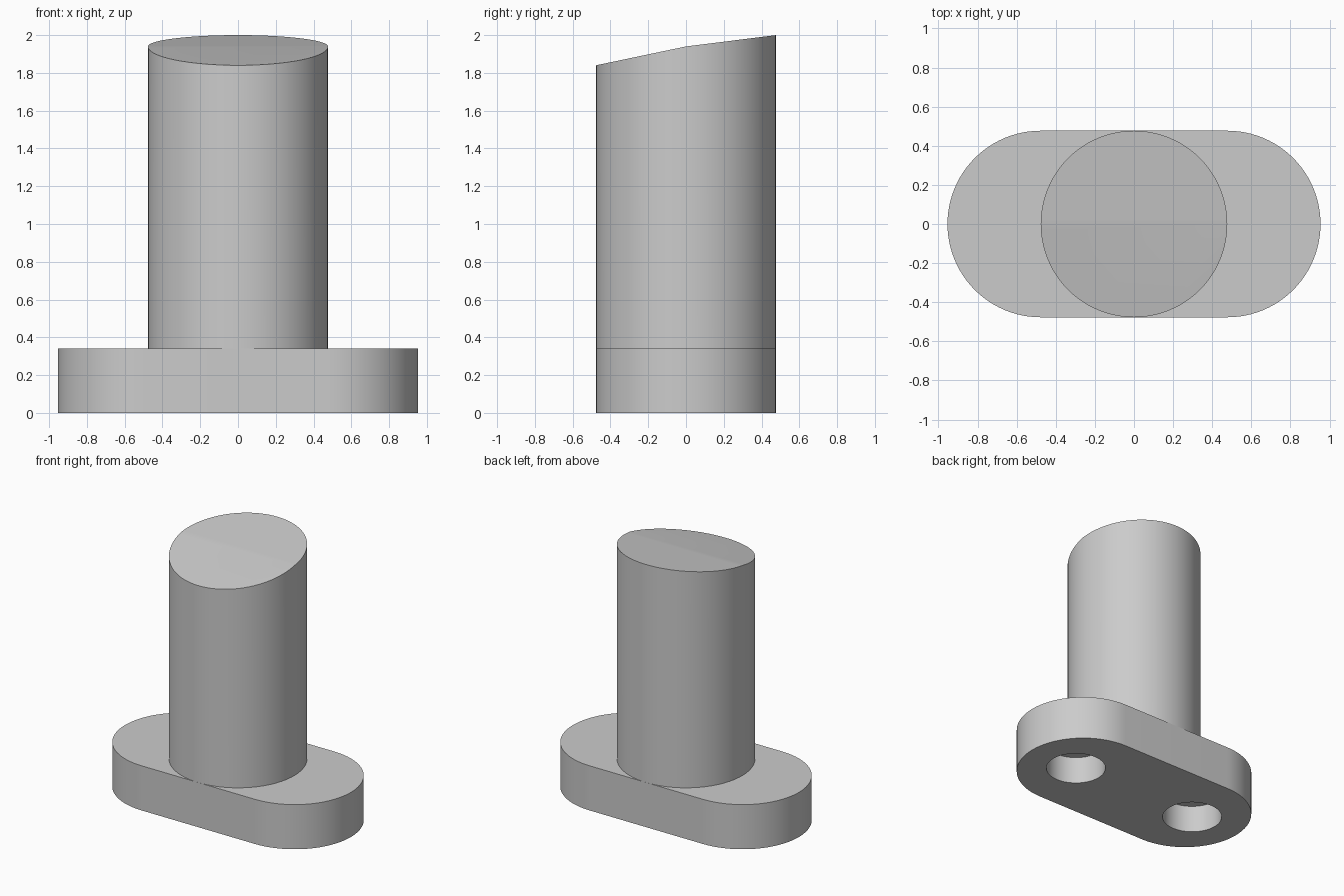
import bpy, bmesh, math

RADIUS = 0.477      # shared by the post and the rounded plate ends
PLATE_TOP = 0.34
HOLE_X, HOLE_R, HOLE_DEPTH = 0.545, 0.212, 0.21
CREASE_Z = 1.94

cube = bpy.data.objects.get("Cube")
if cube:
    bpy.data.objects.remove(cube, do_unlink=True)

grey = bpy.data.materials.new("plain grey")
grey.use_nodes = True
color = (0.6, 0.6, 0.6, 1)
grey.diffuse_color = color
grey.node_tree.nodes["Principled BSDF"].inputs["Base Color"].default_value = color


def arc(cx, r, start, end, steps):
    """Points on a circular arc, angles in degrees, both ends included."""
    angles = [math.radians(start + (end - start) * i / steps) for i in range(steps + 1)]
    return [(cx + r * math.cos(a), r * math.sin(a)) for a in angles]


def prism(name, outline, z0, z1):
    """Extrude a closed outline from z0 to z1."""
    bm = bmesh.new()
    base = bm.faces.new([bm.verts.new((x, y, z0)) for x, y in outline])
    top = bmesh.ops.extrude_face_region(bm, geom=[base])["geom"]
    for v in top:
        if isinstance(v, bmesh.types.BMVert):
            v.co.z = z1
    bmesh.ops.recalc_face_normals(bm, faces=bm.faces)
    mesh = bpy.data.meshes.new(name)
    bm.to_mesh(mesh)
    bm.free()
    obj = bpy.data.objects.new(name, mesh)
    bpy.context.collection.objects.link(obj)
    mesh.materials.append(grey)
    return obj


def shade(obj):
    bpy.ops.object.select_all(action='DESELECT')
    obj.select_set(True)
    bpy.context.view_layer.objects.active = obj
    bpy.ops.object.shade_smooth_by_angle(angle=math.radians(30))


# Base plate with rounded ends
plate = prism("base_plate",
              arc(RADIUS, RADIUS, -90, 90, 48) + arc(-RADIUS, RADIUS, 90, 270, 48),
              0, PLATE_TOP)

# Blind screw holes in the underside
for side, label in ((1, "left"), (-1, "right")):
    cutter = prism(label + "_hole_cutter",
                   arc(side * HOLE_X, HOLE_R, 0, 360, 64)[:-1], -0.1, HOLE_DEPTH)
    cutter.hide_render = True
    cutter.hide_viewport = True
    cut = plate.modifiers.new(label + "_hole", 'BOOLEAN')
    cut.operation = 'DIFFERENCE'
    cut.solver = 'EXACT'
    cut.object = cutter

# Apply the cuts so that shading follows the hole edges
depsgraph = bpy.context.evaluated_depsgraph_get()
cut_mesh = bpy.data.meshes.new_from_object(plate.evaluated_get(depsgraph))
plate.modifiers.clear()
plate.data = cut_mesh
for obj in [o for o in bpy.data.objects if o.name.endswith("_hole_cutter")]:
    bpy.data.objects.remove(obj, do_unlink=True)
shade(plate)

# Round post whose sloped top has a crease across the middle
post = prism("post", arc(0, RADIUS, 0, 360, 96)[:-1], PLATE_TOP, CREASE_Z)
bm = bmesh.new()
bm.from_mesh(post.data)
top = [v for v in bm.verts if v.co.z > 1]
for v in top:
    rise = 0.06 if v.co.y > 0 else 0.10
    v.co.z = CREASE_Z + rise * v.co.y / RADIUS
crease = [max(top, key=lambda v: v.co.x), min(top, key=lambda v: v.co.x)]
bmesh.ops.connect_verts(bm, verts=crease)
bm.to_mesh(post.data)
bm.free()
shade(post)
